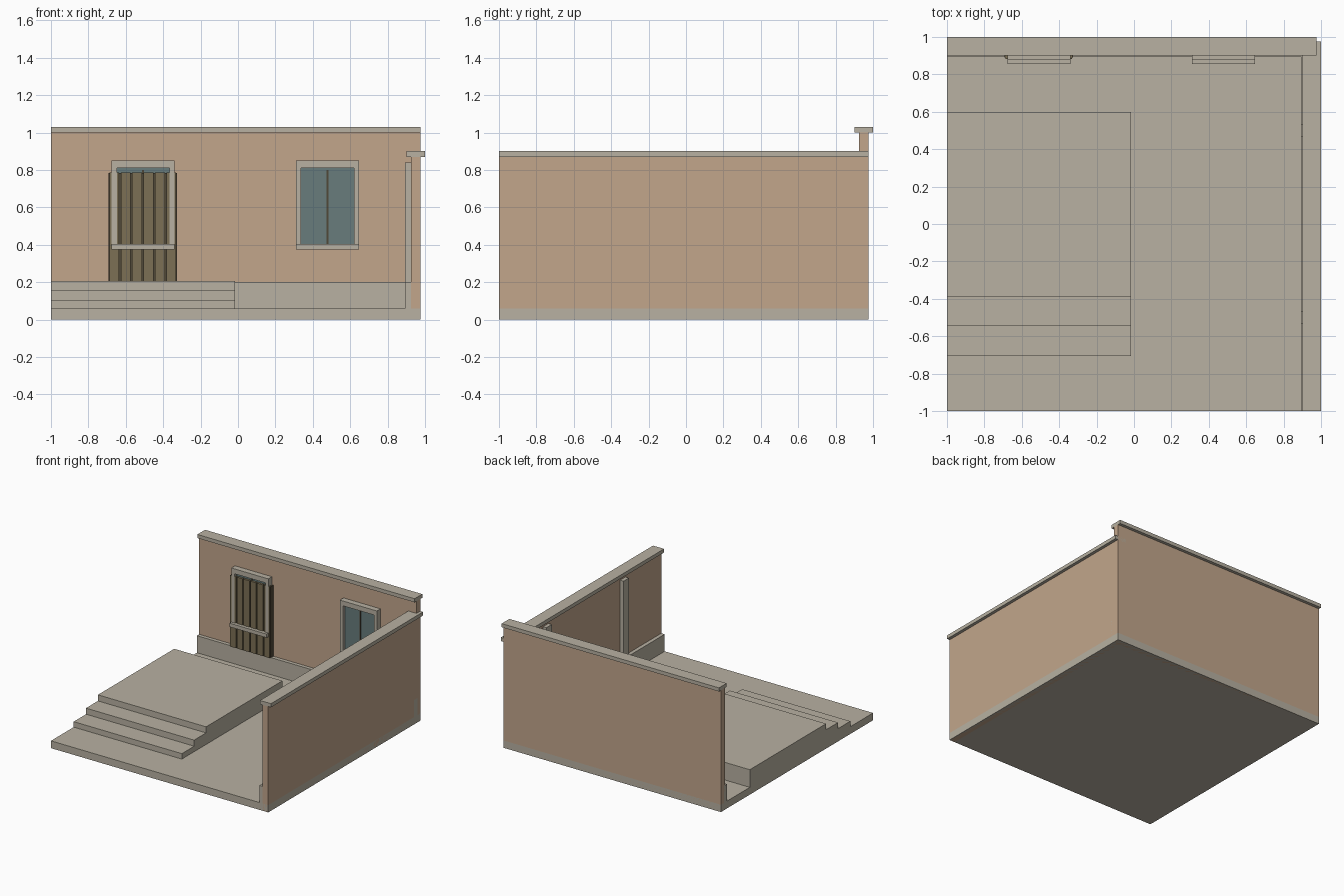
import bpy

if "Cube" in bpy.data.objects:
    bpy.data.objects.remove(bpy.data.objects["Cube"])


def material(name, rgb):
    m = bpy.data.materials.new(name)
    m.diffuse_color = (*rgb, 1)
    m.use_nodes = True
    m.node_tree.nodes["Principled BSDF"].inputs["Base Color"].default_value = m.diffuse_color
    return m


STONE = material("stone", (0.48, 0.44, 0.36))
PLASTER = material("plaster", (0.54, 0.38, 0.26))
WOOD = material("wood", (0.20, 0.16, 0.09))
DARK = material("dark_wood", (0.08, 0.065, 0.04))
GLASS = material("glass", (0.14, 0.20, 0.20))


def add_mesh(name, verts, faces, mat):
    me = bpy.data.meshes.new(name)
    me.from_pydata(verts, [], faces)
    me.materials.append(mat)
    ob = bpy.data.objects.new(name, me)
    bpy.context.collection.objects.link(ob)
    return ob


def prism(name, profile, axis, a, b, mat):
    """Extrude a counter-clockwise 2D profile along x or y, or z, from a to b."""
    place = {"x": lambda p, t: (t, p[0], p[1]),
             "y": lambda p, t: (p[1], t, p[0]),
             "z": lambda p, t: (p[0], p[1], t)}[axis]
    n = len(profile)
    verts = [place(p, t) for t in (a, b) for p in profile]
    faces = [list(range(n))[::-1], list(range(n, 2 * n))]
    faces += [(i, (i + 1) % n, n + (i + 1) % n, n + i) for i in range(n)]
    return add_mesh(name, verts, faces, mat)


def box(name, x, y, z, mat):
    profile = [(x[0], y[0]), (x[1], y[0]), (x[1], y[1]), (x[0], y[1])]
    return prism(name, profile, "z", z[0], z[1], mat)


# Floor, walls and copings
box("floor", (-1, 0.975), (-1, 0.975), (0, 0.06), STONE)
box("back_wall", (-1, 0.975), (0.925, 0.975), (0, 1.0), PLASTER)
box("right_wall", (0.925, 0.975), (-1, 0.975), (0, 0.87), PLASTER)
box("back_coping", (-1, 0.975), (0.9, 1.0), (1.0, 1.03), STONE)
box("right_coping", (0.9, 1.0), (-1, 0.975), (0.87, 0.9), STONE)

# Low plinths along the inside of the walls
box("back_plinth", (-1, 0.975), (0.895, 0.935), (0.06, 0.2), STONE)
box("right_plinth", (0.894, 0.93), (-1, 0.93), (0.06, 0.2), STONE)

# Pilasters on the inside of the right wall
for i, y in enumerate((-0.5, 0.5)):
    box(f"pilaster_{i + 1}", (0.894, 0.93), (y - 0.035, y + 0.035), (0.2, 0.84), STONE)

# Raised platform with steps
steps = [(0.6, 0.06), (0.6, 0.205), (-0.39, 0.205), (-0.39, 0.155),
         (-0.545, 0.155), (-0.545, 0.105), (-0.705, 0.105), (-0.705, 0.06)]
prism("stepped_platform", steps, "x", -1, -0.017, STONE)


# Windows: frame profile, projecting sill, glass and centre bar
def window(label, cx):
    w, i = 0.168, 0.141
    # (z, x) outline of the inverted U frame
    arch = [(0.405, cx - w), (0.85, cx - w), (0.85, cx + w), (0.405, cx + w),
            (0.405, cx + i), (0.81, cx + i), (0.81, cx - i), (0.405, cx - i)]
    prism(f"{label}_frame", arch[::-1], "y", 0.878, 0.93, STONE)
    box(f"{label}_sill", (cx - w, cx + w), (0.855, 0.93), (0.375, 0.405), STONE)
    box(f"{label}_glass", (cx - i, cx + i), (0.905, 0.93), (0.405, 0.81), GLASS)
    box(f"{label}_bar", (cx - 0.005, cx + 0.005), (0.9, 0.91), (0.405, 0.8), DARK)


window("left_window", -0.507)
window("right_window", 0.479)

# Plank door behind the left window frame
left, right, count, gap = -0.692, -0.326, 6, 0.009
box("door_backing", (left, right), (0.89, 0.93), (0.2, 0.783), DARK)
pitch = (right - left) / count
for k in range(count):
    x = left + k * pitch
    box(f"door_plank_{k + 1}", (x + gap / 2, x + pitch - gap / 2),
        (0.881, 0.9), (0.2, 0.786), WOOD)

# Consistent outward normals
import bmesh
for ob in bpy.context.collection.objects:
    bm = bmesh.new()
    bm.from_mesh(ob.data)
    bmesh.ops.recalc_face_normals(bm, faces=bm.faces)
    bm.to_mesh(ob.data)
    bm.free()
